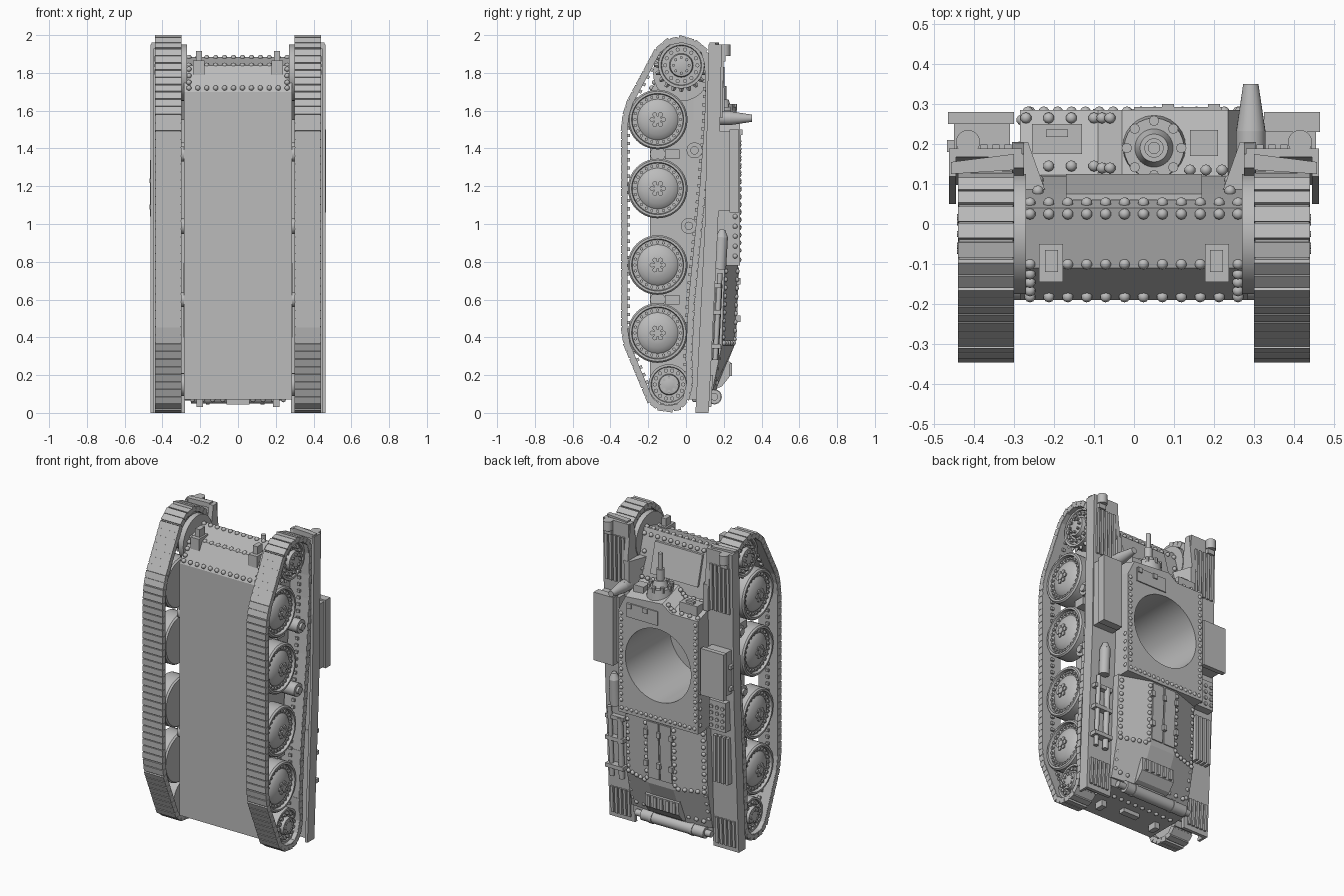
import bpy, bmesh, math
from mathutils import Vector, Matrix

if "Cube" in bpy.data.objects:
    bpy.data.objects.remove(bpy.data.objects["Cube"])

grey = bpy.data.materials.new("plain grey")
grey.use_nodes = True
grey.diffuse_color = (0.5, 0.5, 0.5, 1)
grey.node_tree.nodes["Principled BSDF"].inputs["Base Color"].default_value = (0.5, 0.5, 0.5, 1)


def finish(name, bm, mirror=False, smooth=False):
    bmesh.ops.recalc_face_normals(bm, faces=bm.faces)
    me = bpy.data.meshes.new(name)
    bm.to_mesh(me)
    bm.free()
    me.materials.append(grey)
    ob = bpy.data.objects.new(name, me)
    bpy.context.collection.objects.link(ob)
    bpy.ops.object.select_all(action='DESELECT')
    bpy.context.view_layer.objects.active = ob
    ob.select_set(True)
    if smooth:
        bpy.ops.object.shade_smooth_by_angle(angle=math.radians(35))
    if mirror:
        ob.modifiers.new("mirror", 'MIRROR').use_mirror_merge = False
    return ob


def prism(bm, pts, axis, lo, hi):
    # extrude a 2D outline along one axis
    def at(p, d):
        return {'x': (d, p[0], p[1]), 'y': (p[0], d, p[1]), 'z': (p[0], p[1], d)}[axis]
    a = [bm.verts.new(at(p, lo)) for p in pts]
    b = [bm.verts.new(at(p, hi)) for p in pts]
    bm.faces.new(a)
    bm.faces.new(b[::-1])
    for i in range(len(pts)):
        j = (i + 1) % len(pts)
        bm.faces.new((a[i], b[i], b[j], a[j]))
    return a + b


def box(bm, x0, x1, y0, y1, z0, z1):
    return prism(bm, [(x0, y0), (x1, y0), (x1, y1), (x0, y1)], 'z', z0, z1)


def rod(bm, a, b, r1, r2=None, n=24):
    a, b = Vector(a), Vector(b)
    m = Matrix.Translation((a + b) / 2) @ (b - a).to_track_quat('Z', 'Y').to_matrix().to_4x4()
    bmesh.ops.create_cone(bm, cap_ends=True, segments=n, radius1=r1,
                          radius2=r1 if r2 is None else r2, depth=(b - a).length, matrix=m)


def lathe(bm, profile, y, z, n=40):
    # profile of (radius, x) spun about an axle along x
    vs = [bm.verts.new((x, y + r, z)) for r, x in profile]
    es = [bm.edges.new(e) for e in zip(vs, vs[1:])]
    bmesh.ops.spin(bm, geom=vs + es, cent=(0, y, z), axis=(1, 0, 0),
                   angle=math.tau, steps=n, use_duplicate=False)
    bmesh.ops.remove_doubles(bm, verts=bm.verts, dist=0.0003)


def bolt_ring(bm, y, z, ring, n, x0, x1, r, sides=8):
    for i in range(n):
        t = math.tau * i / n
        yy, zz = y + ring * math.cos(t), z + ring * math.sin(t)
        rod(bm, (x0, yy, zz), (x1, yy, zz), r, n=sides)


def fender_y(z):
    return 0.12 + 0.05 * z if z < 1 else 0.17 + 0.02 * (z - 1)


# Hull, superstructure and the turret well cut through both
bm = bmesh.new()
prism(bm, [(-.19, .07), (-.19, 1.70), (-.11, 1.84), (.04, 1.885), (.12, 1.60),
           (.17, .9), (.13, .07)], 'x', -.285, .285)
hull = finish("hull", bm)
bm = bmesh.new()
vs = prism(bm, [(-.285, .78), (.285, .78), (.285, 1.5), (.235, 1.60), (-.03, 1.62),
                (-.09, 1.575), (-.285, 1.575)], 'y', .10, .285)
for v in vs:
    if v.co.y > .2 and v.co.z > 1.4:
        v.co.z -= .065
superstructure = finish("superstructure", bm)
bm = bmesh.new()
rod(bm, (0, -.17, 1.15), (0, .5, 1.15), .235, n=64)
cutter = finish("turret_well_cutter", bm)
for ob in (hull, superstructure):
    bpy.context.view_layer.objects.active = ob
    mod = ob.modifiers.new("well", 'BOOLEAN')
    mod.operation, mod.object, mod.solver = 'DIFFERENCE', cutter, 'EXACT'
    bpy.ops.object.modifier_apply(modifier="well")
    ob.select_set(True)
    bpy.ops.object.shade_smooth_by_angle(angle=math.radians(20))
bpy.data.objects.remove(cutter)

# Gabled engine deck with a sloped tail
bm = bmesh.new()
a, b, c = ([bm.verts.new((x, y, z)) for x, y in
            ((-.29, .11), (-.29, side), (-.09, top), (.09, top), (.29, side), (.29, .11))]
           for z, side, top in ((.79, .205, .275), (.36, .19, .258), (.12, .14, .16)))
for p, q in ((a, b), (b, c)):
    for i in range(6):
        j = (i + 1) % 6
        bm.faces.new((p[i], p[j], q[j], q[i]))
bm.faces.new(a)
bm.faces.new(c)
finish("engine_deck", bm)
bm = bmesh.new()
for x in (-.085, .005):
    prism(bm, [(.25, .40), (.266, .40), (.281, .77), (.25, .77)], 'x', x, x + .08)
for x in (-.09, 0, .09):
    for z in (.48, .68):
        box(bm, x - .012, x + .012, .262, .288, z, z + .035)
finish("engine_hatches", bm)

# Tail: louvre box, muffler and brackets
bm = bmesh.new()
prism(bm, [(.14, .12), (.19, .14), (.23, .19), (.235, .27), (.18, .28)], 'x', -.11, .13)
for i in range(5):
    x = -.08 + i * .045
    box(bm, x - .01, x + .01, .225, .243, .195, .265)
finish("rear_louvre", bm)
bm = bmesh.new()
rod(bm, (-.25, .15, .085), (.20, .15, .085), .036)
rod(bm, (-.29, .15, .085), (.25, .15, .085), .02)
for x in (-.17, .12):
    rod(bm, (x, .15, .085), (x + .02, .15, .085), .04)
finish("muffler", bm, smooth=True)
bm = bmesh.new()
box(bm, .185, .22, -.09, -.03, .03, .09)
box(bm, 0, .06, -.06, -.02, .045, .09)
finish("rear_brackets", bm, True)

# Track belt: flat plates evenly spaced along a closed path, over a solid web
path = [Vector(p) for p in (
    (-.02, 1.983), (.05, 1.962), (.10, 1.92), (.12, 1.85), (.125, 1.7), (.12, 1.55), (.095, 1.2),
    (.065, .9), (.035, .6), (.02, .3), (.024, .15), (.003, .07), (-.035, .028), (-.085, .017),
    (-.145, .025), (-.195, .065), (-.318, .36), (-.332, .45), (-.332, 1.5), (-.323, 1.58),
    (-.30, 1.65), (-.155, 1.92), (-.10, 1.967))]
ends = path[1:] + path[:1]
total = sum((b - a).length for a, b in zip(path, ends))
count = 100
pitch = total / count
bm = bmesh.new()
walked, k = 0, 0
for a, b in zip(path, ends):
    d = (b - a).normalized()
    n = Vector((-d.y, d.x))
    prism(bm, [a - n * .022, b - n * .022, b + n * .006, a + n * .006], 'x', .302, .438)
    while k < count and k * pitch < walked + (b - a).length:
        c = a + d * (k * pitch - walked)
        for half, inn, out, x0, x1 in ((.44, -.02, .013, .30, .44), (.2, -.035, -.015, .36, .38)):
            h = d * pitch * half
            prism(bm, [c - h + n * inn, c + h + n * inn, c + h + n * out, c - h + n * out],
                  'x', x0, x1)
        k += 1
    walked += (b - a).length
finish("track_belt", bm, True)

# Domed road wheels
bm = bmesh.new()
for z in (1.553, 1.188, .783, .423):
    lathe(bm, [(0, .305), (.15, .305), (.158, .315), (.158, .405), (.15, .415), (.138, .415),
               (.134, .395), (.108, .395), (.10, .403), (.08, .413), (.06, .42), (.04, .424),
               (0, .424)], -.15, z)
    bolt_ring(bm, -.15, z, .121, 24, .39, .405, .009, 6)
    bolt_ring(bm, -.15, z, .03, 6, .41, .432, .013)
    rod(bm, (.41, -.15, z), (.437, -.15, z), .02)
finish("road_wheels", bm, True, True)

# Sprocket and idler
bm = bmesh.new()
for y, z, r, teeth in ((-.025, 1.84, .122, 20), (-.09, .15, .108, 0)):
    lathe(bm, [(0, .32), (r, .32), (r, .41), (r * .88, .41), (r * .85, .40), (r * .52, .40),
               (r * .48, .425), (r * .2, .43), (0, .433)], y, z)
    bolt_ring(bm, y, z, r * .7, 14, .395, .415, .011)
    bolt_ring(bm, y, z, r * .34, 8, .395, .442 if teeth else .434, .008)
    for i in range(teeth):
        t = math.tau * i / teeth
        u = Vector((0, math.cos(t), math.sin(t)))
        p = Vector((.385, y, z)) + u * (r - .01)
        rod(bm, p, p + u * .03, .018, .007, n=4)
finish("sprocket_and_idler", bm, True, True)

# Return rollers, bogie brackets and axle housings
bm = bmesh.new()
for y, z in ((.045, 1.39), (.015, .99)):
    rod(bm, (.28, y, z), (.42, y, z), .042)
    rod(bm, (.42, y, z), (.435, y, z), .022)
for z in (1.37, .60):
    box(bm, .28, .36, -.11, -.035, z - .025, z + .025)
for y, z, r in ((-.15, 1.37, .04), (-.15, .60, .04), (-.025, 1.80, .15), (-.09, .15, .06)):
    rod(bm, (.27, y, z), (.305, y, z), r)
finish("rollers_and_axles", bm, True, True)

# Fenders with skirts, ribs and flared front gussets
bm = bmesh.new()
zs = (0, .5, 1, 1.5, 1.95)
for x0, x1, depth in ((.28, .455, .022), (.445, .462, .07)):
    prism(bm, [(fender_y(z), z) for z in zs] + [(fender_y(z) - depth, z) for z in zs[::-1]],
          'x', x0, x1)
for z0, z1 in ((1.56, 1.86), (.03, .2)):
    for i in range(5):
        x = .315 + i * .03
        prism(bm, [(fender_y(z0) - .01, z0), (fender_y(z0) + .012, z0),
                   (fender_y(z1) + .012, z1), (fender_y(z1) - .01, z1)], 'x', x - .009, x + .009)
prism(bm, [(.30, .135), (.457, .125), (.457, .155), (.30, .175)], 'z', 1.93, 1.96)
prism(bm, [(.21, .05), (.265, .205), (.30, .205), (.30, .13), (.285, .04)], 'z', 1.55, 1.72)
prism(bm, [(.10, 1.70), (.205, 1.70), (.175, 1.95), (.14, 1.95)], 'x', .275, .305)
finish("fenders", bm, True)

# Lamps and tow hooks
bm = bmesh.new()
rod(bm, (.415, .205, 1.89), (.415, .205, 1.95), .03)
box(bm, .39, .44, .17, .21, 1.86, 1.90)
finish("head_lamps", bm, True, True)
bm = bmesh.new()
box(bm, .178, .237, -.145, -.05, 1.79, 1.865)
box(bm, .19, .222, -.12, -.065, 1.84, 1.915)
finish("tow_hooks", bm, True)

# Stowage and tools on the fenders
bm = bmesh.new()
box(bm, .31, .455, .17, .24, 1.07, 1.49)
box(bm, .325, .465, .23, .28, 1.06, 1.50)
box(bm, -.45, -.31, .15, .27, 1.05, 1.33)
box(bm, -.465, -.30, .25, .28, 1.04, 1.34)
box(bm, -.43, -.31, .14, .21, .80, .99)
for z in (1.09, 1.23):
    box(bm, -.468, -.44, .18, .21, z - .012, z + .012)
for x in (-.41, -.37, -.33):
    for z in (.83, .87, .91, .95):
        rod(bm, (x, .2, z), (x, .218, z), .012, n=8)
for i in range(4):
    x = -.42 + i * .03
    box(bm, x - .009, x + .009, .13, .185, .45, .75)
finish("stowage_boxes", bm)
bm = bmesh.new()
rod(bm, (.38, .18, .76), (.38, .19, .93), .032)
rod(bm, (.38, .19, .93), (.38, .192, .97), .032, .015)
rod(bm, (.42, .155, .28), (.42, .18, .74), .014)
rod(bm, (.35, .155, .28), (.35, .175, .68), .018)
for z in (.34, .52, .66):
    box(bm, .32, .45, .13, .185, z, z + .025)
finish("tools", bm, smooth=True)

# Machine gun, periscope, visors and hatch plates
bm = bmesh.new()
for z0, z1, r0, r1 in ((1.52, 1.62, .085, .075), (1.62, 1.66, .048, .035),
                       (1.64, 1.73, .024, .024), (1.73, 1.83, .015, .015)):
    rod(bm, (.05, .19, z0), (.05, .19, z1), r0, r1)
for i in range(8):
    t = math.tau * i / 8
    x, y = .05 + .068 * math.cos(t), .19 + .068 * math.sin(t)
    rod(bm, (x, y, 1.60), (x, y, 1.635), .013, n=8)
rod(bm, (.292, .23, 1.56), (.292, .35, 1.56), .037, .019)
rod(bm, (.292, .17, 1.56), (.292, .232, 1.56), .037)
finish("gun_and_periscope", bm, smooth=True)
bm = bmesh.new()
box(bm, -.255, -.13, .175, .25, 1.50, 1.585)
box(bm, -.22, -.165, .218, .236, 1.58, 1.60)
box(bm, .14, .21, .17, .235, 1.53, 1.60)
box(bm, .0, .22, .28, .292, 1.41, 1.50)
for x in (.085, .2):
    box(bm, x - .015, x + .015, .28, .30, 1.47, 1.50)
prism(bm, [(.06, 1.83), (.075, 1.83), (.125, 1.64), (.11, 1.64)], 'x', -.17, .17)
finish("visors_and_hatches", bm)

# Rivets in straight rows, given by start, end and number
rows = [((-.26, .28, .81), (.26, .28, .81), 16), ((-.265, .28, .86), (-.265, .28, 1.48), 16),
        ((.265, .28, .86), (.265, .28, 1.42), 15), ((-.27, .265, 1.52), (-.1, .265, 1.52), 4),
        ((-.27, .145, 1.57), (-.1, .145, 1.57), 4), ((-.08, .265, 1.53), (-.08, .14, 1.58), 2),
        ((-.06, .265, 1.55), (-.06, .14, 1.60), 2), ((.14, .135, 1.61), (.22, .135, 1.61), 3),
        ((-.26, .025, 1.882), (.26, .025, 1.882), 12), ((-.26, .053, 1.85), (.26, .053, 1.85), 12),
        ((-.26, -.10, 1.84), (.26, -.10, 1.84), 12), ((-.26, -.182, 1.72), (.26, -.182, 1.72), 12),
        ((-.24, .045, .07), (.24, .045, .07), 10), ((-.24, .16, .16), (.24, .16, .16), 10)]
for s in (-1, 1):
    rows += [((s * .28, .26, .83), (s * .28, .26, 1.04), 5), ((s * .1, .255, .39), (s * .1, .27, .75), 9),
             ((s * .27, .195, .4), (s * .27, .21, .75), 9), ((s * .12, .25, .37), (s * .27, .2, .37), 5),
             ((s * .27, .18, .34), (s * .27, .15, .18), 4), ((s * .24, .083, 1.75), (s * .24, .11, 1.65), 3),
             ((s * .26, -.167, 1.75), (s * .26, -.125, 1.82), 3)]
bm = bmesh.new()
for a, b, n in rows:
    for i in range(n):
        p = Vector(a).lerp(Vector(b), i / (n - 1))
        bmesh.ops.create_icosphere(bm, subdivisions=2, radius=.014, matrix=Matrix.Translation(p))
finish("rivets", bm, smooth=True)
